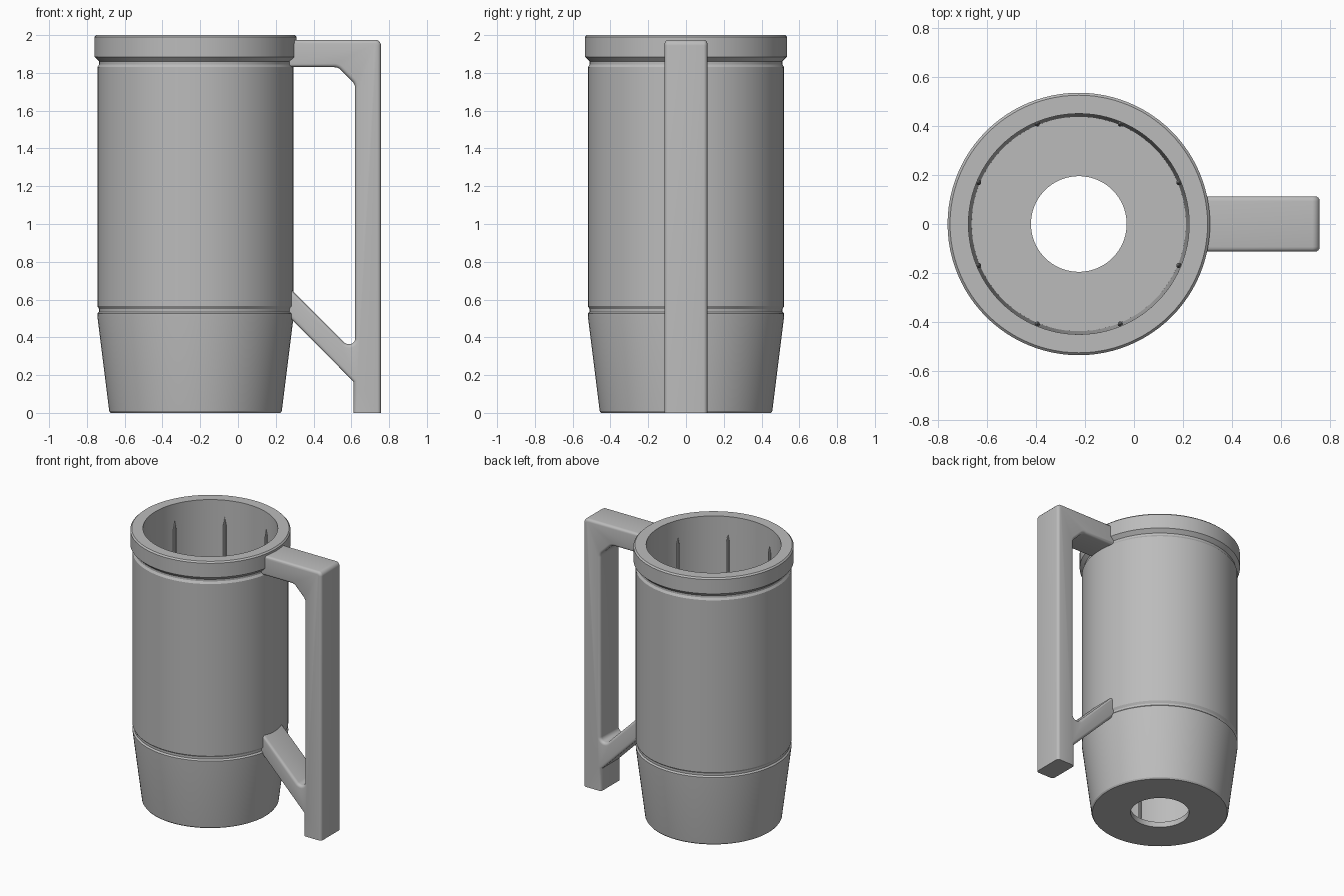
import bpy, bmesh, math
from mathutils import Vector, Matrix

cube = bpy.data.objects.get("Cube")
if cube:
    bpy.data.objects.remove(cube, do_unlink=True)

MUG_X = -0.225

grey = bpy.data.materials.new("plain_grey")
grey.use_nodes = True
grey.diffuse_color = (0.5, 0.5, 0.5, 1)
grey.node_tree.nodes["Principled BSDF"].inputs["Base Color"].default_value = (0.5, 0.5, 0.5, 1)


def finish(name, bm):
    """Turn a bmesh into a smooth-shaded grey object with sharp creases."""
    bmesh.ops.recalc_face_normals(bm, faces=bm.faces)
    mesh = bpy.data.meshes.new(name)
    bm.to_mesh(mesh)
    bm.free()
    mesh.materials.append(grey)
    obj = bpy.data.objects.new(name, mesh)
    bpy.context.collection.objects.link(obj)
    bpy.ops.object.select_all(action='DESELECT')
    obj.select_set(True)
    bpy.context.view_layer.objects.active = obj
    bpy.ops.object.shade_smooth_by_angle(angle=math.radians(25))
    return obj


def lathe(bm, profile, steps):
    """Revolve an (r, z) profile around the z axis."""
    verts = [bm.verts.new((r, 0, z)) for r, z in profile]
    edges = [bm.edges.new(pair) for pair in zip(verts, verts[1:])]
    bmesh.ops.spin(bm, geom=verts + edges, cent=(0, 0, 0), axis=(0, 0, 1),
                   angle=math.tau, steps=steps)
    bmesh.ops.remove_doubles(bm, verts=bm.verts, dist=1e-4)


def rounded(corners, steps=5):
    """Round each (x, z, radius) corner with a smooth arc; radius 0 stays sharp."""
    out = []
    for i, (x, z, radius) in enumerate(corners):
        p = Vector((x, z))
        if not radius:
            out.append(p)
            continue
        a = (Vector(corners[i - 1][:2]) - p).normalized()
        b = (Vector(corners[(i + 1) % len(corners)][:2]) - p).normalized()
        half = a.angle(b) / 2
        centre = p + (a + b).normalized() * radius / math.sin(half)
        start = p + a * radius / math.tan(half) - centre
        end = p + b * radius / math.tan(half) - centre
        for k in range(steps + 1):
            t = k / steps
            out.append(centre + start.lerp(end, t).normalized() * radius)
    return out


# Mug wall with tapered foot, two grooves, rim and a pierced floor
bm = bmesh.new()
lathe(bm, [(0.195, 0.04), (0.195, 0), (0.45, 0), (0.457, 0.01),
           (0.52, 0.515), (0.52, 0.525), (0.51, 0.535), (0.51, 0.55), (0.52, 0.565),
           (0.52, 1.83), (0.51, 1.845), (0.51, 1.86), (0.535, 1.885),
           (0.535, 1.99), (0.525, 2), (0.45, 2), (0.437, 0.04), (0.195, 0.04)], 96)
bm.transform(Matrix.Translation((MUG_X, 0, 0)))
finish("mug_body", bm)

# Slim pointed ribs around the inner wall
bm = bmesh.new()
for i in range(8):
    rib = bmesh.new()
    lathe(rib, [(0, 0.03), (0.011, 0.03), (0.011, 1.82), (0, 1.88)], 10)
    rib.transform(Matrix.Translation((MUG_X, 0, 0))
                  @ Matrix.Rotation(math.radians(22.5 + 45 * i), 4, 'Z')
                  @ Matrix.Translation((0.442, 0, 0)))
    piece = bpy.data.meshes.new("rib_piece")
    rib.to_mesh(piece)
    rib.free()
    bm.from_mesh(piece)
    bpy.data.meshes.remove(piece)
finish("inner_ribs", bm)

# Handle: side outline extruded across y, long edges rounded, foot left square
outline = rounded([(0.25, 1.975, 0), (0.757, 1.975, 0.03), (0.757, 0, 0),
                   (0.612, 0, 0), (0.612, 0.165, 0), (0.25, 0.53, 0),
                   (0.25, 0.685, 0), (0.575, 0.36, 0.04), (0.62, 0.37, 0.03),
                   (0.62, 1.74, 0.05), (0.53, 1.83, 0.05), (0.25, 1.83, 0)])
bm = bmesh.new()
front = bm.faces.new([bm.verts.new((p.x, -0.113, p.y)) for p in outline])
side = bmesh.ops.extrude_face_region(bm, geom=[front])["geom"]
bmesh.ops.translate(bm, vec=(0, 0.226, 0),
                    verts=[g for g in side if isinstance(g, bmesh.types.BMVert)])
bmesh.ops.recalc_face_normals(bm, faces=bm.faces)
long_edges = [e for e in bm.edges
              if abs(e.verts[0].co.y - e.verts[1].co.y) < 0.01
              and max(v.co.z for v in e.verts) > 0.001]
bmesh.ops.bevel(bm, geom=long_edges, offset=0.02, offset_type='OFFSET',
                segments=4, profile=0.5, affect='EDGES', clamp_overlap=False)
finish("handle", bm)
